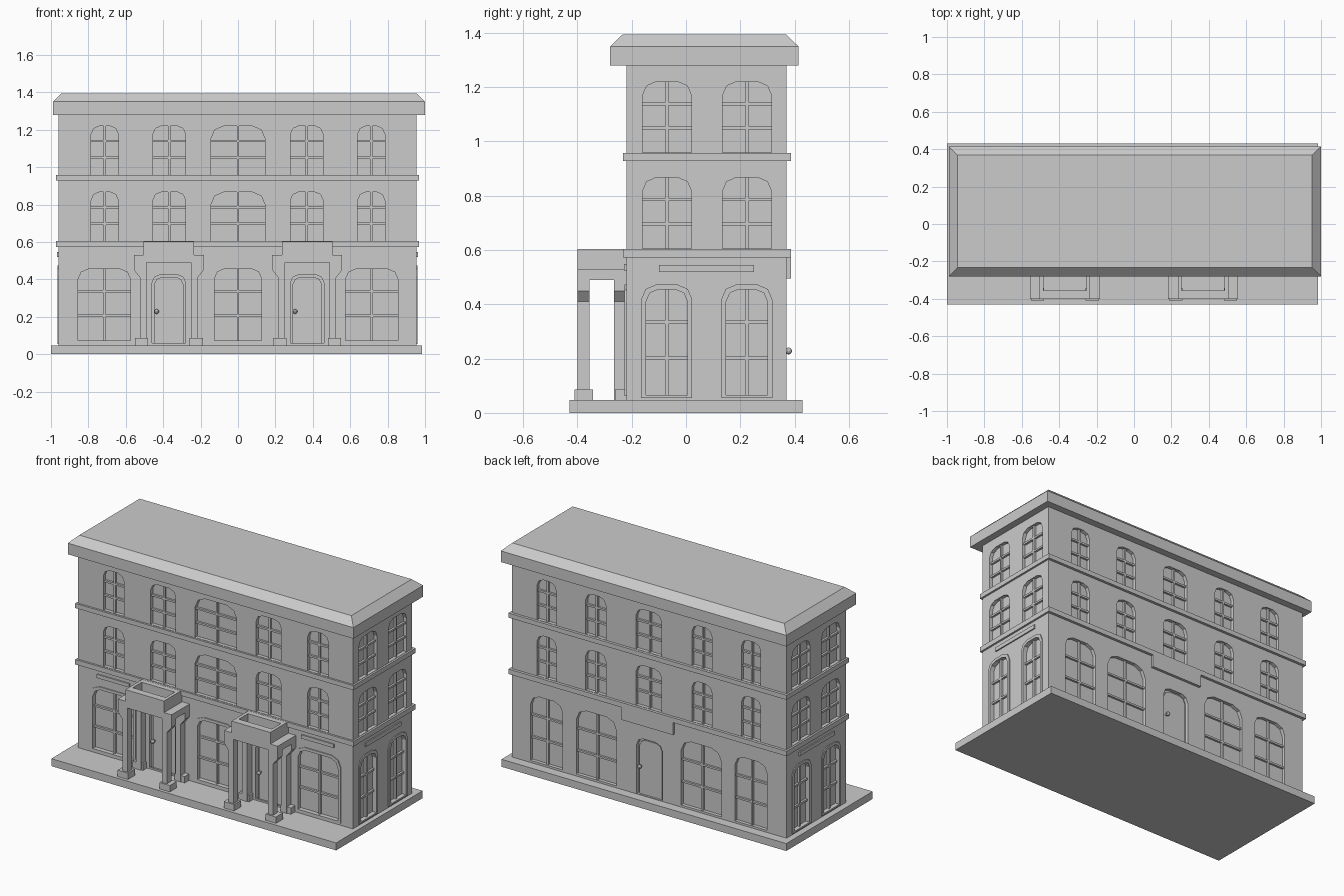
import bpy, bmesh, math
from mathutils import Vector

if "Cube" in bpy.data.objects:
    bpy.data.objects.remove(bpy.data.objects["Cube"])

parts = {}


def mesh(name):
    return parts.setdefault(name, bmesh.new())


# facade coordinates: u along the wall, d outward from the wall, z up
X0, X1, Y0, Y1 = -0.96, 0.955, -0.22, 0.37
SIDES = {
    "front": lambda u, d, z: (u, Y0 - d, z),
    "back": lambda u, d, z: (u, Y1 + d, z),
    "right": lambda u, d, z: (X1 + d, u, z),
    "left": lambda u, d, z: (X0 - d, u, z),
}


def prism(name, side, pts, d0, d1):
    bm, f = mesh(name), SIDES[side]
    a = [bm.verts.new(f(u, d0, z)) for u, z in pts]
    b = [bm.verts.new(f(u, d1, z)) for u, z in pts]
    bm.faces.new(a)
    bm.faces.new(b[::-1])
    for i in range(len(pts)):
        j = (i + 1) % len(pts)
        bm.faces.new((a[i], b[i], b[j], a[j]))


def ring(name, side, outer, inner, d0, d1):
    bm, f = mesh(name), SIDES[side]
    loops = [[bm.verts.new(f(u, d, z)) for u, z in p]
             for p, d in ((outer, d0), (outer, d1), (inner, d1), (inner, d0))]
    n = len(outer)
    for k in range(4):
        p, q = loops[k], loops[(k + 1) % 4]
        for i in range(n):
            j = (i + 1) % n
            bm.faces.new((p[i], p[j], q[j], q[i]))


def rect(u0, u1, z0, z1):
    return [(u0, z0), (u1, z0), (u1, z1), (u0, z1)]


def arch(u0, u1, z0, z1, c):
    k = 0.3 * c
    return [(u0, z0), (u1, z0), (u1, z1 - c), (u1 - k, z1 - k), (u1 - c, z1),
            (u0 + c, z1), (u0 + k, z1 - k), (u0, z1 - c)]


def box(name, x0, x1, y0, y1, z0, z1, inset=0.0):
    bm = mesh(name)
    lo = [bm.verts.new((x, y, z0)) for x, y in rect(x0, x1, y0, y1)]
    hi = [bm.verts.new((x, y, z1)) for x, y in
          rect(x0 + inset, x1 - inset, y0 + inset, y1 - inset)]
    bm.faces.new(lo[::-1])
    bm.faces.new(hi)
    for i in range(4):
        j = (i + 1) % 4
        bm.faces.new((lo[i], lo[j], hi[j], hi[i]))


DEPTH = 0.022


def window(side, u0, u1, z0, z1, c, framed=False):
    # recess, glazing bars, inner sash, optional raised surround
    prism("cutter", side, arch(u0, u1, z0, z1, c), -DEPTH, 0.05)
    w, h, m = 0.006, z1 - z0, (u0 + u1) / 2
    prism("glazing_bars", side, rect(m - w, m + w, z0, z1), -DEPTH - .003, -0.008)
    for t in (0.35, 0.69):
        z = z0 + t * h
        prism("glazing_bars", side, rect(u0, u1, z - w, z + w), -DEPTH - .003, -0.009)
    if framed:
        surround(side, u0, u1, z0, z1, c)


def surround(side, u0, u1, z0, z1, c):
    g = 0.018
    ring("opening_surrounds", side, arch(u0 - g, u1 + g, z0 - 0.01, z1 + g, c + 0.01),
         arch(u0, u1, z0, z1, c), -0.005, 0.006)


def knob(side, u, z):
    bm = mesh("door_knobs")
    p = Vector(SIDES[side](u, 0.008, z))
    r = bmesh.ops.create_icosphere(bm, subdivisions=2, radius=0.013)
    bmesh.ops.translate(bm, verts=r["verts"], vec=p)
    prism("door_knobs", side, rect(u - .005, u + .005, z - .005, z + .005), -DEPTH - .002, 0.004)


def door(side, u0, u1, z1, knob_u):
    prism("cutter", side, arch(u0, u1, 0.05, z1, 0.045), -DEPTH, 0.05)
    prism("door_panels", side, arch(u0 + .012, u1 - .012, 0.05, z1 - .012, 0.04), -DEPTH - .003, -0.012)
    knob(side, knob_u, 0.228)


# base slab, roof cornice and sloped roof edge
box("base_slab", -1.0, 0.985, -0.43, 0.43, 0, 0.047)
box("roof_cornice", -0.99, 1.0, -0.28, 0.415, 1.28, 1.35)
box("roof_top", -0.99, 1.0, -0.28, 0.415, 1.35, 1.395, 0.047)
# walls and floor ledges
box("walls", X0, X1, Y0, Y1, 0.04, 1.285)
for z0, z1 in ((0.573, 0.604), (0.928, 0.957)):
    box("floor_ledges", X0 - .012, X1 + .012, Y0 - .012, Y1 + .017, z0, z1)

# upper windows on all sides, two rows
for z0, z1 in ((0.606, 0.867), (0.959, 1.22)):
    for s in (-1, 1):
        for a, b in ((0.64, 0.785), (0.28, 0.455)):
            window("front", *sorted((s * a, s * b)), z0, z1, 0.045)
        for a, b in ((0.645, 0.78), (0.30, 0.44)):
            window("back", *sorted((s * a, s * b)), z0, z1, 0.045)
    window("front", -0.145, 0.145, z0, z1, 0.07)
    window("back", -0.09, 0.09, z0, z1, 0.05)
    for side in ("left", "right"):
        for u in (-0.16, 0.135):
            window(side, u, u + 0.18, z0, z1, 0.05)

# ground floor windows and doors
window("front", -0.125, 0.125, 0.072, 0.455, 0.05, True)
for s in (-1, 1):
    window("front", *sorted((s * 0.575, s * 0.855)), 0.072, 0.455, 0.055, True)
    prism("wall_plaques", "front", rect(*sorted((s * 0.6, s * 0.825)), 0.525, 0.548), -.005, 0.008)
    window("back", *sorted((s * 0.60, s * 0.825)), 0.06, 0.475, 0.06)
    window("back", *sorted((s * 0.225, s * 0.505)), 0.06, 0.475, 0.07)
    c = s * 0.37
    door("front", c - 0.09, c + 0.09, 0.425, c - 0.065)
    surround("front", c - 0.09, c + 0.09, 0.06, 0.425, 0.045)
    prism("wall_plaques", "front", rect(c - .085, c + .085, 0.455, 0.49), -.005, 0.008)
door("back", -0.095, 0.085, 0.405, 0.06)
box("back_door_ledge", -0.18, 0.18, Y1 - .01, Y1 + .017, 0.495, 0.58)
for side in ("left", "right"):
    for u in (-0.147, 0.148):
        window(side, u, u + 0.152, 0.065, 0.455, 0.045, True)
    prism("wall_plaques", side, rect(-0.1, 0.25, 0.52, 0.545), -.005, 0.008)

# entrance porches: front and rear frames, side beams, plinths
for c in (-0.37, 0.37):
    half = [(0.12, 0.047), (0.155, 0.047), (0.155, 0.41), (0.187, 0.45),
            (0.187, 0.53), (0.135, 0.53), (0.135, 0.603)]
    inner = [(-0.12, 0.49), (0.12, 0.49)]
    prof = half + [(-u, z) for u, z in half[::-1]] + inner
    prof = [(c + u, z) for u, z in prof]
    low = [p for p in prof]
    prism("porch_frames", "front", low, 0.135, 0.18)
    prism("porch_frames", "front", low, -0.005, 0.045)
    for s in (-1, 1):
        x = sorted((c + s * 0.12, c + s * 0.187))
        box("porch_side_beams", *x, -0.36, -0.26, 0.49, 0.53)
        x = sorted((c + s * 0.115, c + s * 0.135))
        box("porch_side_beams", *x, -0.36, -0.26, 0.525, 0.603)
        x = sorted((c + s * 0.11, c + s * 0.182))
        box("porch_plinths", *x, -0.41, -0.342, 0.045, 0.087)
        box("porch_plinths", *x, -0.262, -0.215, 0.045, 0.087)

# turn the collected parts into objects
objs = {}
for name, bm in parts.items():
    bmesh.ops.recalc_face_normals(bm, faces=bm.faces)
    me = bpy.data.meshes.new(name)
    bm.to_mesh(me)
    bm.free()
    objs[name] = bpy.data.objects.new(name, me)
    bpy.context.collection.objects.link(objs[name])

# carve the recesses out of the walls
cutter = objs["cutter"]
cutter.hide_render = True
mod = objs["walls"].modifiers.new("openings", "BOOLEAN")
mod.operation, mod.solver, mod.object = "DIFFERENCE", "EXACT", cutter
bpy.context.view_layer.objects.active = objs["walls"]
bpy.ops.object.modifier_apply(modifier=mod.name)
bpy.data.objects.remove(cutter)
